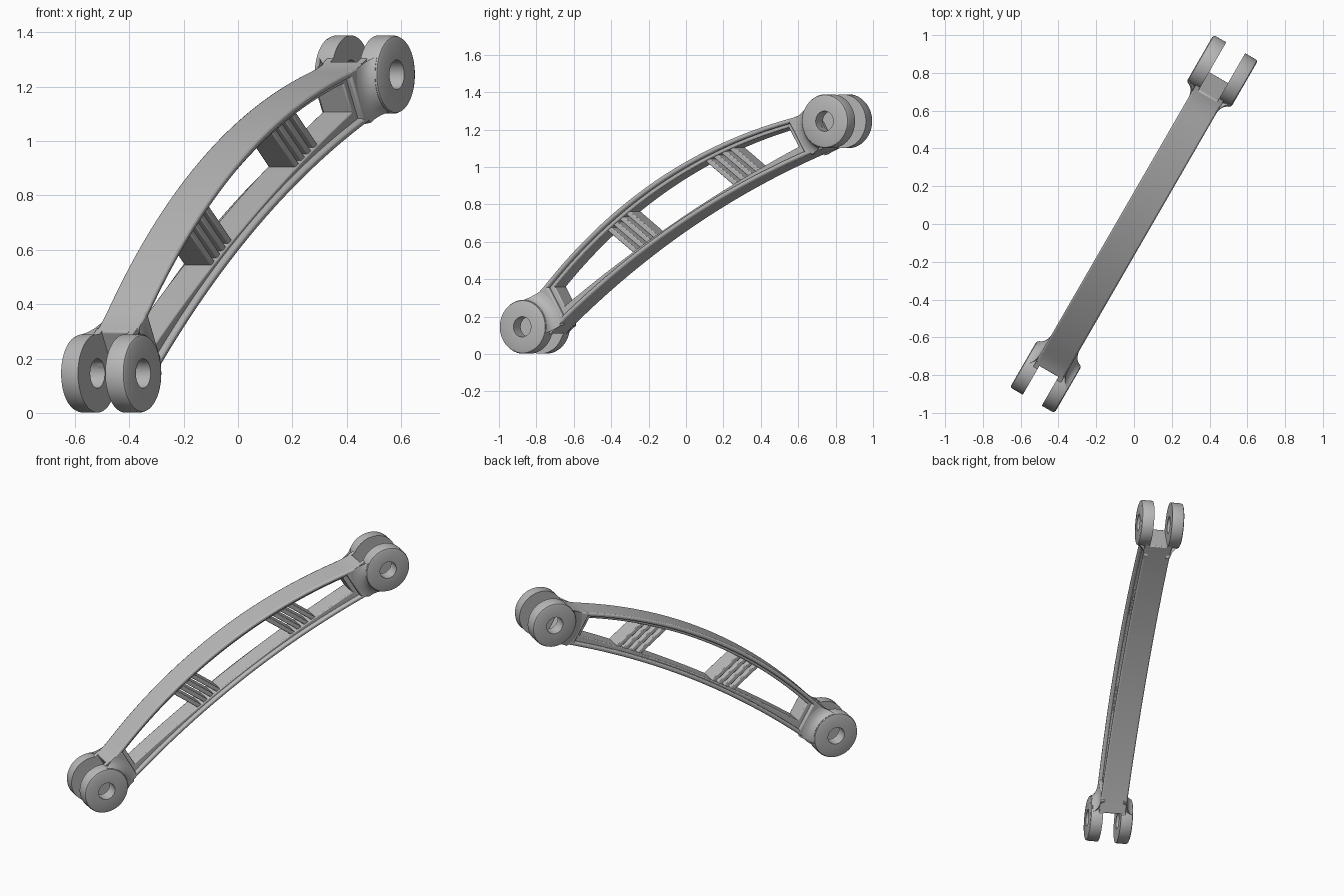
import bpy, bmesh
from math import sin, cos, asin, pi, radians
from mathutils import Matrix

if "Cube" in bpy.data.objects:
    bpy.data.objects.remove(bpy.data.objects["Cube"])

grey = bpy.data.materials.new("cast_grey")
grey.use_nodes = True
GREY = (0.48, 0.48, 0.48, 1)
grey.diffuse_color = GREY
grey.node_tree.nodes["Principled BSDF"].inputs["Base Color"].default_value = GREY

# The arm is built along x, then pitched and turned into place
PLACE = (Matrix.Translation((0, 0, 0.695)) @ Matrix.Rotation(radians(60), 4, 'Z')
         @ Matrix.Rotation(radians(-30.5), 4, 'Y'))
REACH, HUB, BORE = 1.083, 0.144, 0.054    # hub centre distance, hub and bore radius
BODY, GAP, LUG = 0.085, 0.058, 0.136      # half widths of arm, fork gap and lugs
FORK = 0.98                               # where the fork gap begins
parts = []


def loft(name, rings, closed=False, bevel=0):
    """Bridge equal loops of points; cap the ends, or join last to first."""
    bm = bmesh.new()
    loops = [[bm.verts.new(p) for p in ring] for ring in rings]
    pairs = list(zip(loops, loops[1:]))
    if closed:
        pairs.append((loops[-1], loops[0]))
    else:
        bm.faces.new(loops[0])
        bm.faces.new(loops[-1])
    for a, b in pairs:
        for i in range(len(a)):
            j = (i + 1) % len(a)
            bm.faces.new((a[i], a[j], b[j], b[i]))
    bmesh.ops.recalc_face_normals(bm, faces=bm.faces)
    mesh = bpy.data.meshes.new(name)
    bm.to_mesh(mesh)
    bm.free()
    mesh.materials.append(grey)
    ob = bpy.data.objects.new(name, mesh)
    bpy.context.collection.objects.link(ob)
    ob.matrix_world = PLACE
    if bevel:
        mod = ob.modifiers.new("soft_edges", 'BEVEL')
        mod.width, mod.segments, mod.limit_method = bevel, 2, 'ANGLE'
    parts.append(ob)


# Curves of the arm: outer top and bottom, window top and bottom
def top(s):
    return 0.272 - 0.175 * s * s + 0.02 * max(0, (abs(s) - 0.88) / 0.12) ** 2


def bottom(s):
    return -0.012 - 0.098 * s * s


def window_top(s):
    return top(s) - 0.045


def window_bottom(s):
    return 0.026 - 0.058 * s * s


def band(name, low, high, s0, s1, y0, y1, steps=4, bevel=0.006):
    rings = []
    for i in range(steps + 1):
        s = s0 + (s1 - s0) * i / steps
        rings.append([(s, y0, low(s)), (s, y1, low(s)), (s, y1, high(s)), (s, y0, high(s))])
    loft(name, rings, bevel=bevel)


# Long chords: wide outer flange with a narrower web inside
band("top_flange", lambda s: top(s) - 0.026, top, -FORK, FORK, -BODY, BODY, 48, 0.009)
band("bottom_flange", bottom, lambda s: bottom(s) + 0.026, -FORK, FORK, -BODY, BODY, 48, 0.009)
band("top_web", window_top, lambda s: top(s) - 0.02, -0.9, 0.9, -0.062, 0.062, 48)
band("bottom_web", lambda s: bottom(s) + 0.02, window_bottom, -0.9, 0.9, -0.062, 0.062, 48)

# Two groups of leaning slats across the window
for group, centre in (("lower", -0.28), ("upper", 0.435)):
    for i in range(4):
        mid = centre + (i - 1.5) * 0.05
        outline = []
        for edge, lift in ((-1, 0), (1, 0), (1, 1), (-1, 1)):
            s = mid + edge * 0.0145
            h = top(s) - 0.03 if lift else bottom(s) + 0.02
            outline.append((s - 0.42 * (h - 0.11), h))
        loft(f"{group}_slat_{i + 1}", [[(s, y, h) for s, h in outline] for y in (-0.057, 0.057)],
             bevel=0.004)

# Forked ends
SKIRT = ((0.06, 0.215), (BODY, 0.205), (0.088, 0.187), (0.094, 0.172),
         (0.102, 0.160), (0.113, 0.150), (0.126, HUB))
HUB_PROFILE = ((BORE, GAP), (HUB, GAP), (HUB, LUG - 0.014), (HUB - 0.004, LUG - 0.004),
               (HUB - 0.014, LUG), (BORE, LUG))
SEGMENTS = 72
for end, e in (("lower", -1), ("upper", 1)):
    band(f"{end}_window_rim", bottom, top, e * 0.838, e * 0.88, -0.062, 0.062)
    band(f"{end}_end_block", bottom, top, e * 0.865, e * FORK, -BODY, BODY, bevel=0.008)
    for side, d in (("left", 1), ("right", -1)):
        # Cheek joining the block to the hub
        band(f"{end}_{side}_cheek", bottom, top, e * 0.96, e * 1.03, d * GAP, d * BODY, bevel=0)

        # Bored hub
        rings = []
        for k in range(SEGMENTS):
            a = 2 * pi * k / SEGMENTS
            rings.append([(e * REACH + r * cos(a), d * y, r * sin(a)) for r, y in HUB_PROFILE])
        loft(f"{end}_{side}_hub", rings, closed=True)

        # Concave skirt flaring from the arm out to the hub
        rings = []
        for y, r in SKIRT:
            a0, a1 = asin(-0.1 / r), asin(0.122 / r)
            arc = [a0 + (a1 - a0) * k / 16 for k in range(17)]
            ring = [(e * (REACH - r * cos(a)), d * y, r * sin(a)) for a in arc]
            # keep the back of the skirt inside the solid part of the hub
            ring += [(e * (REACH - 0.07), d * y, 0.06), (e * (REACH - 0.07), d * y, -0.06)]
            rings.append(ring)
        loft(f"{end}_{side}_skirt", rings)

# Smooth shading with sharp corners kept
bpy.ops.object.select_all(action='DESELECT')
for ob in parts:
    ob.select_set(True)
bpy.context.view_layer.objects.active = parts[0]
bpy.ops.object.shade_smooth_by_angle(angle=radians(35))
